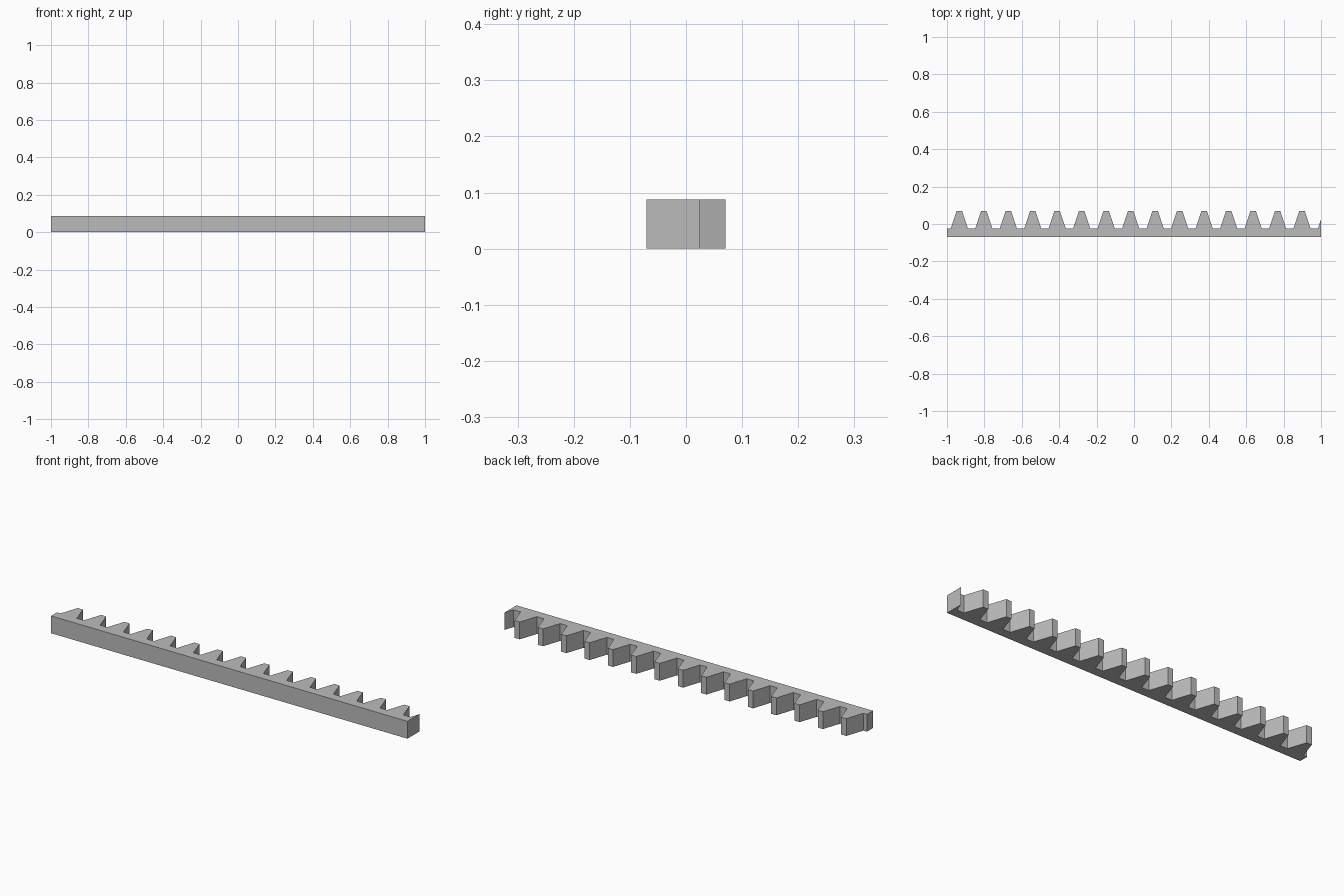
import bpy
import bmesh

cube = bpy.data.objects.get("Cube")
if cube:
    bpy.data.objects.remove(cube, do_unlink=True)

# Rack dimensions
HALF_LENGTH = 1.0
HEIGHT = 0.088
BACK_Y, ROOT_Y, TIP_Y = -0.07, -0.023, 0.07
PITCH, FIRST_TOOTH, TEETH = 0.1309, -0.934, 15
ROOT_HALF, TIP_HALF = 0.0455, 0.0145

# Plain grey metal
metal = bpy.data.materials.new("grey metal")
metal.use_nodes = True
grey = (0.5, 0.5, 0.5, 1)
metal.diffuse_color = grey
metal.node_tree.nodes["Principled BSDF"].inputs["Base Color"].default_value = grey

# Toothed outline, from left end to right end
outline = [(-HALF_LENGTH, BACK_Y), (-HALF_LENGTH, ROOT_Y)]
for i in range(TEETH):
    x = FIRST_TOOTH + i * PITCH
    outline += [(x - ROOT_HALF, ROOT_Y), (x - TIP_HALF, TIP_Y),
                (x + TIP_HALF, TIP_Y), (x + ROOT_HALF, ROOT_Y)]

# Last tooth is cut off by the end of the bar
cut_start = FIRST_TOOTH + TEETH * PITCH - ROOT_HALF
flank_slope = (TIP_Y - ROOT_Y) / (ROOT_HALF - TIP_HALF)
cut_y = ROOT_Y + (HALF_LENGTH - cut_start) * flank_slope
outline += [(cut_start, ROOT_Y), (HALF_LENGTH, cut_y), (HALF_LENGTH, BACK_Y)]

# Extrude the outline upwards
bm = bmesh.new()
base = bm.faces.new([bm.verts.new((x, y, 0)) for x, y in outline])
result = bmesh.ops.extrude_face_region(bm, geom=[base], use_keep_orig=True)
top = [v for v in result["geom"] if isinstance(v, bmesh.types.BMVert)]
bmesh.ops.translate(bm, verts=top, vec=(0, 0, HEIGHT))
bmesh.ops.recalc_face_normals(bm, faces=bm.faces)

mesh = bpy.data.meshes.new("gear_rack")
bm.to_mesh(mesh)
bm.free()
mesh.materials.append(metal)
rack = bpy.data.objects.new("gear_rack", mesh)
bpy.context.collection.objects.link(rack)
